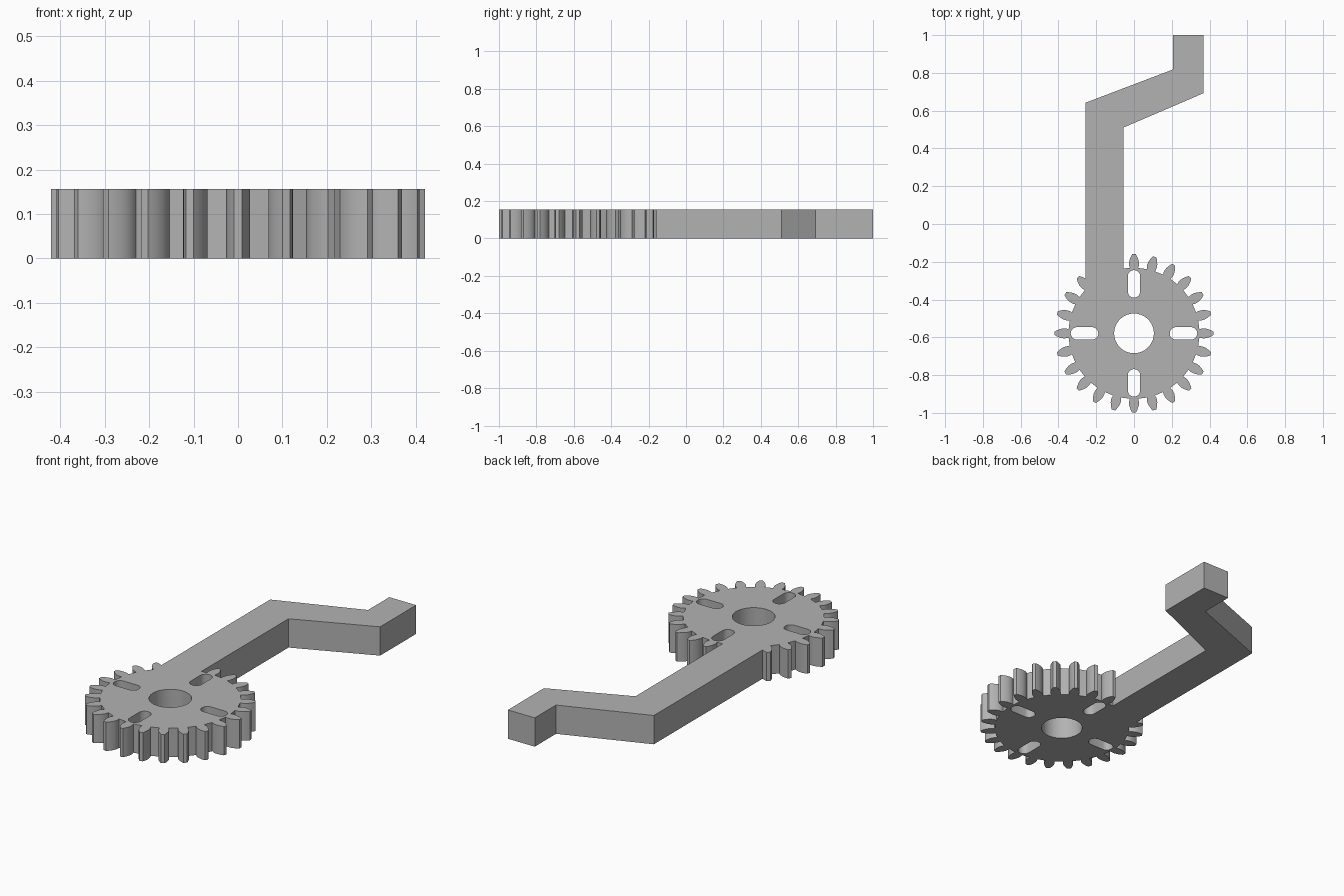
import bpy
import bmesh
from math import sin, cos, pi, radians
from mathutils import Vector

default_cube = bpy.data.objects.get("Cube")
if default_cube:
    bpy.data.objects.remove(default_cube, do_unlink=True)

THICKNESS = 0.156
CENTRE = Vector((0, -0.579))
TEETH = 24
ARM_LEFT, ARM_RIGHT = -0.257, -0.055

grey = bpy.data.materials.new("grey metal")
grey.use_nodes = True
colour = (0.45, 0.45, 0.45, 1)
grey.diffuse_color = colour
grey.node_tree.nodes["Principled BSDF"].inputs["Base Color"].default_value = colour


def polar(along, across, angle):
    """Point on a spoke, with the angle measured clockwise from +y."""
    out = Vector((sin(angle), cos(angle)))
    side = Vector((cos(angle), -sin(angle)))
    return CENTRE + out * along + side * across


def gear_outline():
    # half of one leaf-shaped tooth: (radius, half width)
    flank = [(0.346, 0.022), (0.358, 0.0255), (0.37, 0.0265), (0.383, 0.025),
             (0.396, 0.021), (0.409, 0.0155), (0.42, 0.009)]
    tooth = [(r, -w) for r, w in flank] + [(r, w) for r, w in reversed(flank)]
    return [polar(r, w, 2 * pi * i / TEETH) for i in range(TEETH) for r, w in tooth]


def under_arm(p):
    return ARM_LEFT < p.x < ARM_RIGHT and p.y > CENTRE.y


def slot(angle, radius=0.262, half_length=0.073, half_width=0.033, steps=10):
    points = []
    for end in (1, -1):
        for i in range(steps + 1):
            a = pi * i / steps
            points.append(polar(radius + end * (half_length - half_width + half_width * sin(a)),
                                -end * half_width * cos(a), angle))
    return points


# Cranked arm, running from the left of the gear round to its right
arm = [(ARM_LEFT, -0.287), (ARM_LEFT, 0.642), (0.206, 0.818), (0.206, 1.0),
       (0.367, 1.0), (0.367, 0.692), (ARM_RIGHT, 0.511), (ARM_RIGHT, -0.235)]

# Outline of gear and arm, then the centre bore and four slots
loops = [[p for p in gear_outline() if not under_arm(p)] + arm]
loops.append([polar(0.105, 0, 2 * pi * i / 64) for i in range(64)])
loops += [slot(radians(90 * i)) for i in range(4)]

curve = bpy.data.curves.new("gear_crank", "CURVE")
curve.dimensions = "2D"
curve.fill_mode = "BOTH"
curve.extrude = THICKNESS / 2
for loop in loops:
    spline = curve.splines.new("POLY")
    spline.points.add(len(loop) - 1)
    for point, p in zip(spline.points, loop):
        point.co = (p[0], p[1], 0, 1)
    spline.use_cyclic_u = True

crank = bpy.data.objects.new("gear_crank", curve)
bpy.context.collection.objects.link(crank)
bpy.ops.object.select_all(action="DESELECT")
crank.select_set(True)
bpy.context.view_layer.objects.active = crank
bpy.ops.object.convert(target="MESH")
crank = bpy.context.object

# Weld caps to walls and stand the part on the floor
bm = bmesh.new()
bm.from_mesh(crank.data)
bmesh.ops.remove_doubles(bm, verts=bm.verts, dist=0.0001)
bmesh.ops.translate(bm, verts=bm.verts, vec=(0, 0, THICKNESS / 2))
bmesh.ops.recalc_face_normals(bm, faces=bm.faces)
bm.to_mesh(crank.data)
bm.free()

crank.data.materials.clear()
crank.data.materials.append(grey)
bpy.ops.object.shade_smooth_by_angle(angle=radians(30))
